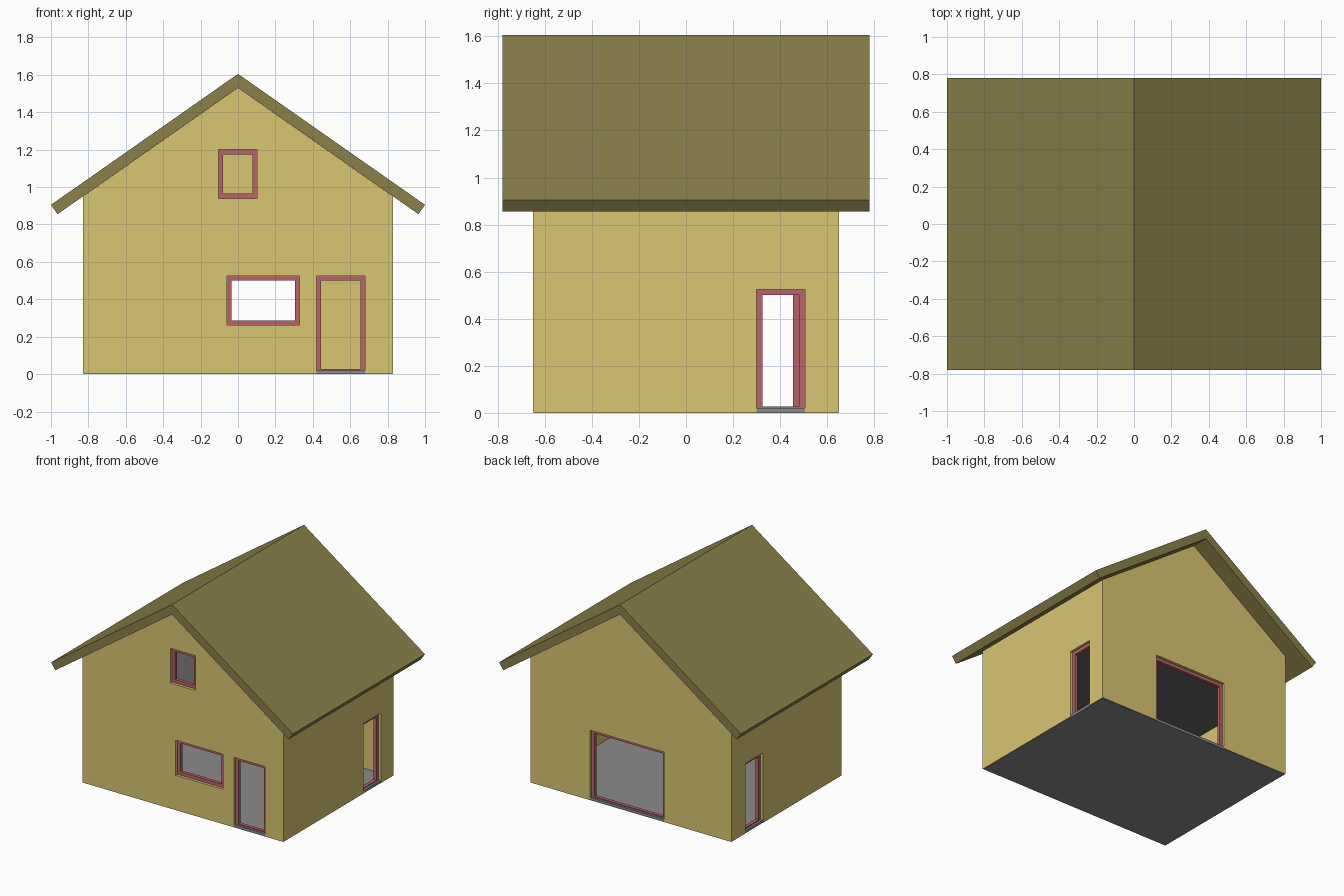
import bpy, bmesh

if "Cube" in bpy.data.objects:
    bpy.data.objects.remove(bpy.data.objects["Cube"])

W, D = 0.83, 0.65            # half width and half depth of the walls
T = 0.05                     # wall thickness
APEX, EAVE = 1.53, 0.949     # underside of the roof at the ridge and at the walls


def material(name, rgb):
    m = bpy.data.materials.new(name)
    m.diffuse_color = (*rgb, 1)
    m.use_nodes = True
    m.node_tree.nodes["Principled BSDF"].inputs["Base Color"].default_value = m.diffuse_color
    return m


WALL = material("plaster", (0.69, 0.565, 0.168))
ROOF = material("roofing", (0.258, 0.216, 0.067))
FRAME = material("frame_red", (0.48, 0.127, 0.144))
FLOOR = material("floor_grey", (0.26, 0.26, 0.26))
SLAB = material("slab_grey", (0.13, 0.13, 0.13))


def finish(name, bm, mat):
    bmesh.ops.recalc_face_normals(bm, faces=bm.faces[:])
    me = bpy.data.meshes.new(name)
    bm.to_mesh(me)
    bm.free()
    ob = bpy.data.objects.new(name, me)
    bpy.context.collection.objects.link(ob)
    if mat:
        me.materials.append(mat)
    return ob


def prism(name, profile, y, mat):
    """Extrude an x-z profile from -y to +y."""
    bm = bmesh.new()
    f = bm.faces.new([bm.verts.new((px, -y, pz)) for px, pz in profile])
    ext = bmesh.ops.extrude_face_region(bm, geom=[f])["geom"]
    bmesh.ops.translate(bm, vec=(0, 2 * y, 0),
                        verts=[v for v in ext if isinstance(v, bmesh.types.BMVert)])
    return finish(name, bm, mat)


def box(name, lo, hi, mat=None):
    bm = bmesh.new()
    bmesh.ops.create_cube(bm, size=1)
    for v in bm.verts:
        v.co = [lo[i] if v.co[i] < 0 else hi[i] for i in range(3)]
    return finish(name, bm, mat)


def on_side(side, u, d, z):
    """Point at u along a wall, d inward from its outer face, height z."""
    return {"front": (u, -D + d, z), "back": (u, D - d, z),
            "right": (W - d, u, z), "left": (-W + d, u, z)}[side]


def cut(ob, cutter):
    mod = ob.modifiers.new("cut", "BOOLEAN")
    mod.operation, mod.solver, mod.object = "DIFFERENCE", "EXACT", cutter
    bpy.context.view_layer.objects.active = ob
    bpy.ops.object.modifier_apply(modifier=mod.name)
    bpy.data.objects.remove(cutter)


def frame(name, side, u0, u1, z0, z1, b=0.025, d0=0.02, d1=0.045):
    """Rectangular frame set back in its opening."""
    bm = bmesh.new()

    def loop(i, d):
        pts = [(u0 + i, z0 + i), (u1 - i, z0 + i), (u1 - i, z1 - i), (u0 + i, z1 - i)]
        return [bm.verts.new(on_side(side, u, d, z)) for u, z in pts]

    loops = [loop(0, d0), loop(b, d0), loop(b, d1), loop(0, d1)]
    for k in range(4):
        a, c = loops[k], loops[(k + 1) % 4]
        for j in range(4):
            n = (j + 1) % 4
            bm.faces.new((a[j], a[n], c[n], c[j]))
    return finish(name, bm, FRAME)


# Walls: gabled block hollowed out
walls = prism("walls", [(-W, 0.002), (W, 0.002), (W, EAVE), (0, APEX), (-W, EAVE)], D, WALL)
cut(walls, box("cavity", (-W + T, -D + T, -1), (W - T, D - T, 2)))

# Openings with their frames
openings = [
    ("attic_window_frame", "front", -0.105, 0.102, 0.94, 1.20),
    ("front_window_frame", "front", -0.06, 0.33, 0.262, 0.525),
    ("front_door_frame", "front", 0.42, 0.68, 0.002, 0.525),
    ("patio_door_frame", "back", -0.275, 0.34, 0.002, 0.525),
    ("right_door_frame", "right", 0.30, 0.505, 0.002, 0.525),
    ("left_door_frame", "left", 0.275, 0.48, 0.002, 0.525),
]
for name, side, u0, u1, z0, z1 in openings:
    bottom = z0 if z0 > 0.1 else -0.1
    p, q = on_side(side, u0, -0.1, bottom), on_side(side, u1, 0.1, z1)
    lo = [min(s, t) for s, t in zip(p, q)]
    hi = [max(s, t) for s, t in zip(p, q)]
    cut(walls, box("opening", lo, hi))
    frame(name, side, u0, u1, z0, z1)

# Roof: one folded slab with square-cut eaves
prism("roof", [(0, 1.605), (1.0, 0.905), (0.965, 0.855), (0, APEX),
               (-0.965, 0.855), (-1.0, 0.905)], 0.78, ROOF)

# Ground floor and upper floor slab
box("ground_floor", (-W + 0.004, -D + 0.004, 0), (W - 0.004, D - 0.004, 0.02), FLOOR)
box("upper_floor", (-W + T, -D + T, 0.67), (W - T, D - T, 0.72), SLAB)
